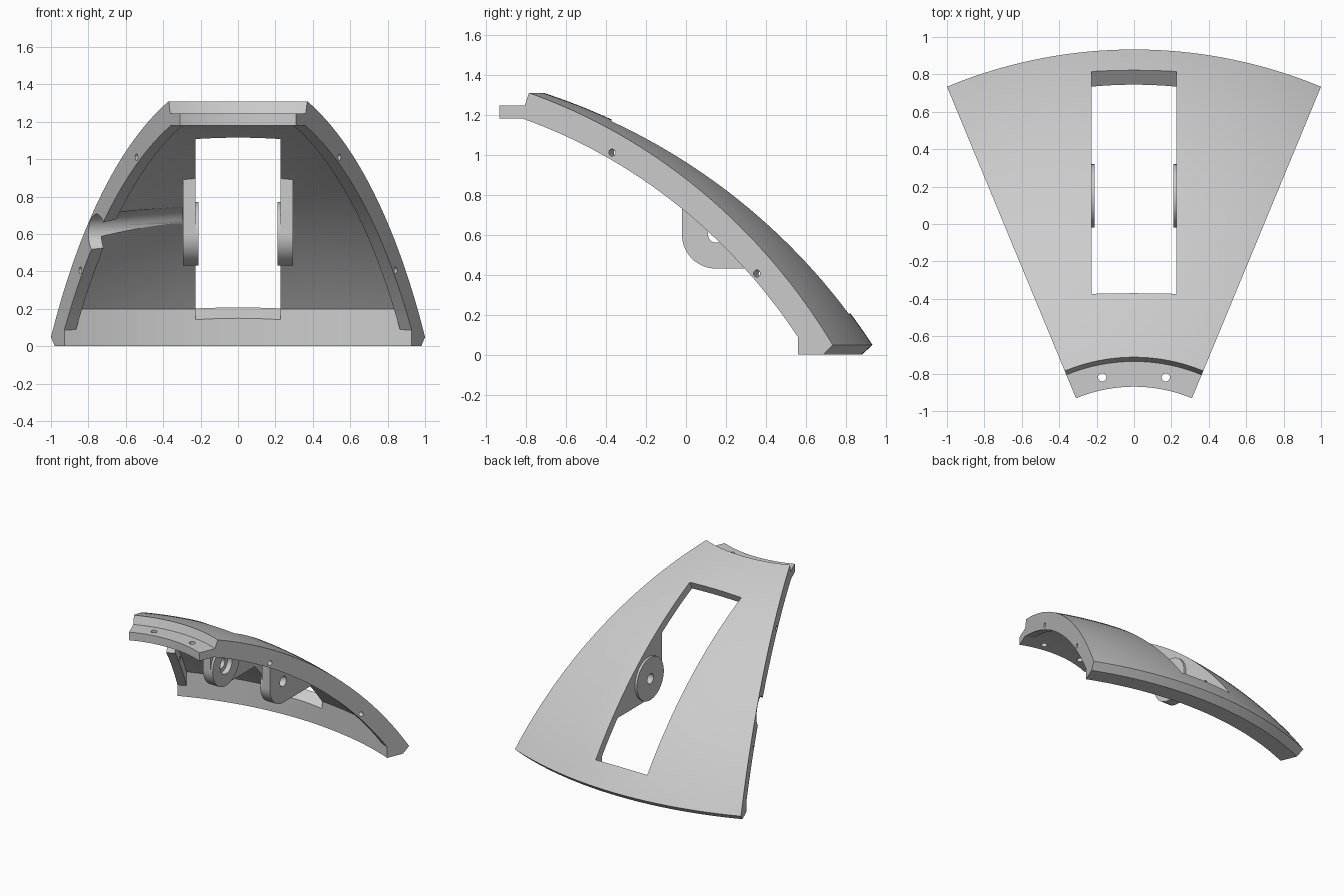
import bpy, bmesh
from math import sin, cos, asin, acos, radians, pi
from mathutils import Vector

if "Cube" in bpy.data.objects:
    bpy.data.objects.remove(bpy.data.objects["Cube"])

AY, CZ = -1.68, -1.657            # dome axis (y) and sphere centre (z)
HALF = radians(22.5)
R_OUT, R_THIN, R_RIB = 3.12, 3.054, 2.987
PY, PZ = 0.15, 0.60               # pivot pin axis


def make(name, bm):
    bmesh.ops.recalc_face_normals(bm, faces=bm.faces)
    me = bpy.data.meshes.new(name)
    bm.to_mesh(me)
    bm.free()
    ob = bpy.data.objects.new(name, me)
    bpy.context.collection.objects.link(ob)
    return ob


def skin(name, rings):
    """Join equal rings of points into a closed solid."""
    bm = bmesh.new()
    vs = [[bm.verts.new(p) for p in ring] for ring in rings]
    n = len(rings[0])
    for a, b in zip(vs, vs[1:]):
        for i in range(n):
            j = (i + 1) % n
            bm.faces.new((a[i], a[j], b[j], b[i]))
    bm.faces.new(vs[0])
    bm.faces.new(vs[-1][::-1])
    return make(name, bm)


def rod(name, a, b, r1, r2=None, seg=48):
    a, b = Vector(a), Vector(b)
    bm = bmesh.new()
    rot = (b - a).to_track_quat('Z', 'Y').to_matrix().to_4x4()
    rot.translation = (a + b) / 2
    bmesh.ops.create_cone(bm, cap_ends=True, segments=seg, radius1=r1,
                          radius2=r1 if r2 is None else r2,
                          depth=(b - a).length, matrix=rot)
    return make(name, bm)


def cut(ob, cutter):
    cutter.hide_render = True
    m = ob.modifiers.new("cut", 'BOOLEAN')
    m.operation, m.solver, m.object = 'DIFFERENCE', 'EXACT', cutter
    bpy.context.view_layer.objects.active = ob
    bpy.ops.object.modifier_apply(modifier=m.name)
    bpy.data.objects.remove(cutter, do_unlink=True)


def arc(R, t0, t1, n=32):
    """Points (r, z) on the dome of radius R between two elevations."""
    ts = [t0 + (t1 - t0) * i / n for i in range(n + 1)]
    return [(R * cos(t), CZ + R * sin(t)) for t in ts]


# Dome panel: revolved section with top flange and thick bottom edge
r_in, z_tab = 2.425, 1.18
section = [(0.81, z_tab), (0.81, 1.245), (0.945, 1.245)]
section += arc(R_OUT, acos(0.968 / R_OUT), acos(2.613 / R_OUT))
section += [(2.56, 0), (r_in, 0)]
section += arc(R_THIN, acos(r_in / R_THIN), asin((z_tab - CZ) / R_THIN))
STEPS = 48
panel = skin("dome_panel", [
    [(r * sin(a), AY + r * cos(a), z) for r, z in section]
    for a in [HALF * (2 * i / STEPS - 1) for i in range(STEPS + 1)]])

# Long window with ends square to the dome
e1, e2 = Vector((2.5, 1.862)).normalized(), Vector((1.31, 2.832)).normalized()
wedge = [e1 * 2.5, e1 * 3.4, e2 * 3.4, e2 * 2.5]
cut(panel, skin("window_cutter", [[(x, AY + p.x, CZ + p.y) for p in wedge]
                                  for x in (-0.228, 0.228)]))

# Flange screw holes
for x in (-0.17, 0.17):
    cut(panel, rod("screw_cutter", (x, -0.82, 1.1), (x, -0.82, 1.35), 0.022))


def access_cutter():
    return rod("access_cutter", (-0.296, PY, PZ), (-0.9, PY, PZ), 0.15, 0.092)


cut(panel, access_cutter())
parts = [panel]

# Side ribs with dowel holes
rib_section = arc(R_THIN, acos(r_in / R_THIN), asin((z_tab - CZ) / R_THIN))
rib_section += arc(R_RIB, asin((z_tab - CZ) / R_RIB), acos(r_in / R_RIB))
for s, side in ((-1, "left"), (1, "right")):
    def on_side(r, z, d):
        return (s * (r * sin(HALF) - d * cos(HALF)),
                AY + r * cos(HALF) + d * sin(HALF), z)
    rib = skin(side + "_rib", [[on_side(r, z, d) for r, z in rib_section]
                               for d in (0, 0.067)])
    for r, z in ((1.418, 1.01), (2.202, 0.405)):
        cut(rib, rod("dowel_cutter", on_side(r, z, -0.05),
                     on_side(r, z, 0.12), 0.018, seg=24))
    if s < 0:
        cut(rib, access_cutter())
    parts.append(rib)

# Pivot lugs and round pads beside the window
RL, RS = 0.17, 3.07
lug_section = [(PY + RL * cos(pi + pi / 2 * i / 16),
                PZ + RL * sin(pi + pi / 2 * i / 16)) for i in range(17)]
lug_section += [(AY + r, z) for r, z in
                arc(RS, asin((PZ - RL - CZ) / RS), acos((PY - RL - AY) / RS))]
for s, side in ((-1, "left"), (1, "right")):
    lug = skin(side + "_lug", [[(s * x, y, z) for y, z in lug_section]
                               for x in (0.228, 0.295)])
    pad = rod(side + "_pad", (s * 0.21, PY, PZ), (s * 0.2285, PY, PZ), RL)
    for ob in (lug, pad):
        cut(ob, rod("pin_cutter", (s * 0.15, PY, PZ), (s * 0.35, PY, PZ), 0.04))
        if s < 0:
            cut(ob, rod("bore_cutter", (-0.15, PY, PZ), (-0.25, PY, PZ), 0.075))
        parts.append(ob)

# Smooth curved faces, crisp edges
bpy.ops.object.select_all(action='DESELECT')
for ob in parts:
    ob.select_set(True)
bpy.context.view_layer.objects.active = panel
bpy.ops.object.shade_smooth_by_angle(angle=radians(25))
